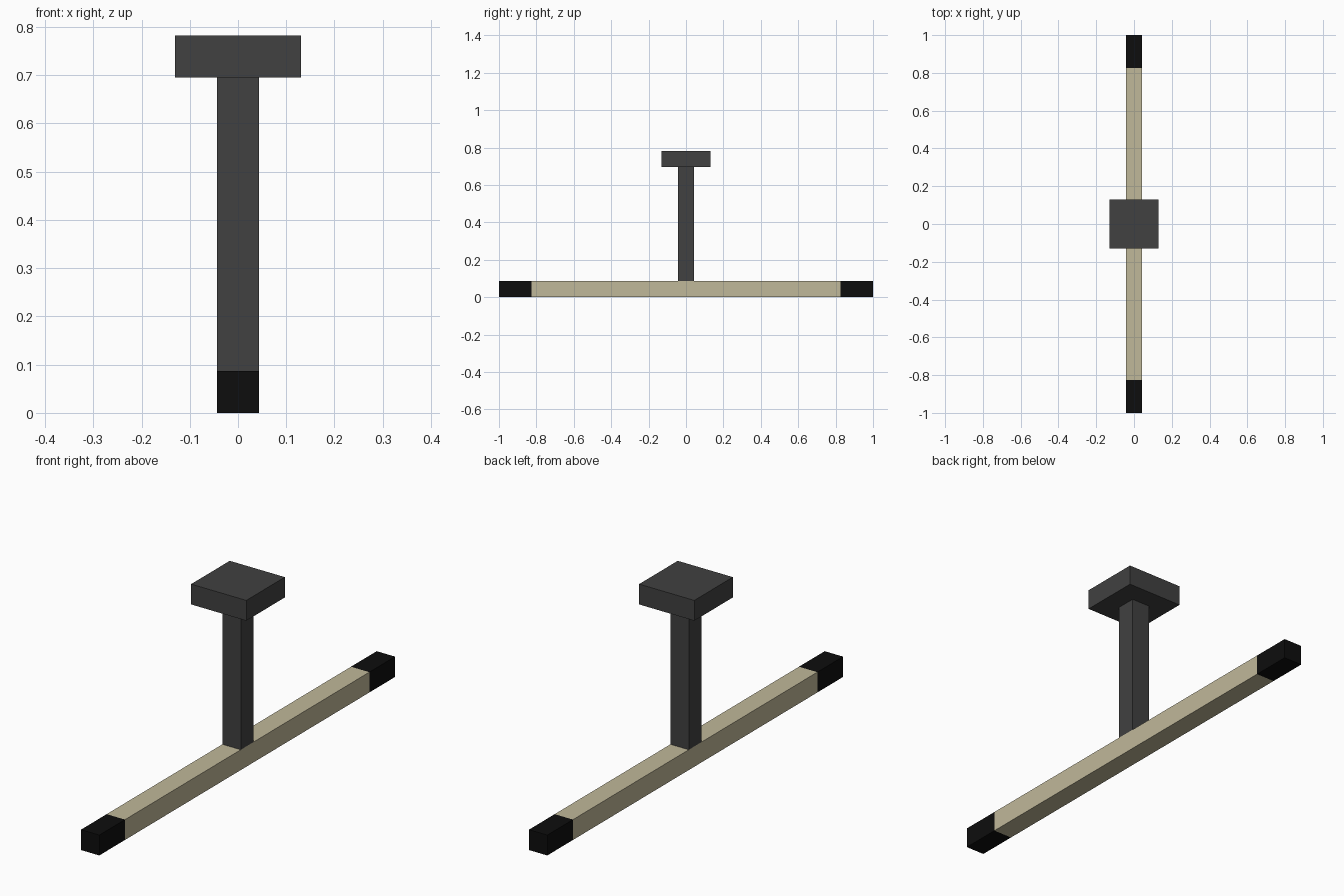
import bpy
import bmesh

cube = bpy.data.objects.get("Cube")
if cube:
    bpy.data.objects.remove(cube, do_unlink=True)

U = 2 / 46  # half the bar's thickness
CAP_START = 1 - 4 * U


def material(name, rgb):
    mat = bpy.data.materials.new(name)
    mat.use_nodes = True
    color = (*rgb, 1)
    mat.diffuse_color = color
    bsdf = next(n for n in mat.node_tree.nodes if n.type == "BSDF_PRINCIPLED")
    bsdf.inputs["Base Color"].default_value = color
    return mat


def box(name, size, bottom, mats, cuts=()):
    """Box centred in x and y, standing at height bottom, sliced at y cuts."""
    bm = bmesh.new()
    bmesh.ops.create_cube(bm, size=1)
    for v in bm.verts:
        v.co.x *= size[0]
        v.co.y *= size[1]
        v.co.z = (v.co.z + 0.5) * size[2] + bottom
    for y in cuts:
        bmesh.ops.bisect_plane(bm, geom=bm.verts[:] + bm.edges[:] + bm.faces[:],
                               plane_co=(0, y, 0), plane_no=(0, 1, 0))
    # Faces beyond the cuts take the second material
    if cuts:
        for f in bm.faces:
            f.material_index = int(abs(f.calc_center_median().y) > max(cuts))
    mesh = bpy.data.meshes.new(name)
    bm.to_mesh(mesh)
    bm.free()
    for mat in mats:
        mesh.materials.append(mat)
    obj = bpy.data.objects.new(name, mesh)
    bpy.context.collection.objects.link(obj)
    return obj


tan = material("pale_tan", (0.53, 0.48, 0.32))
charcoal = material("charcoal", (0.052, 0.052, 0.052))
black = material("black", (0.004, 0.004, 0.004))

# Long bar with black ends
box("long_bar", (2 * U, 2, 2 * U), 0, [tan, black], (-CAP_START, CAP_START))
# Upright post and the square block on top of it
box("post", (2 * U, 2 * U, 14 * U), 2 * U, [charcoal])
box("top_block", (6 * U, 6 * U, 2 * U), 16 * U, [charcoal])
